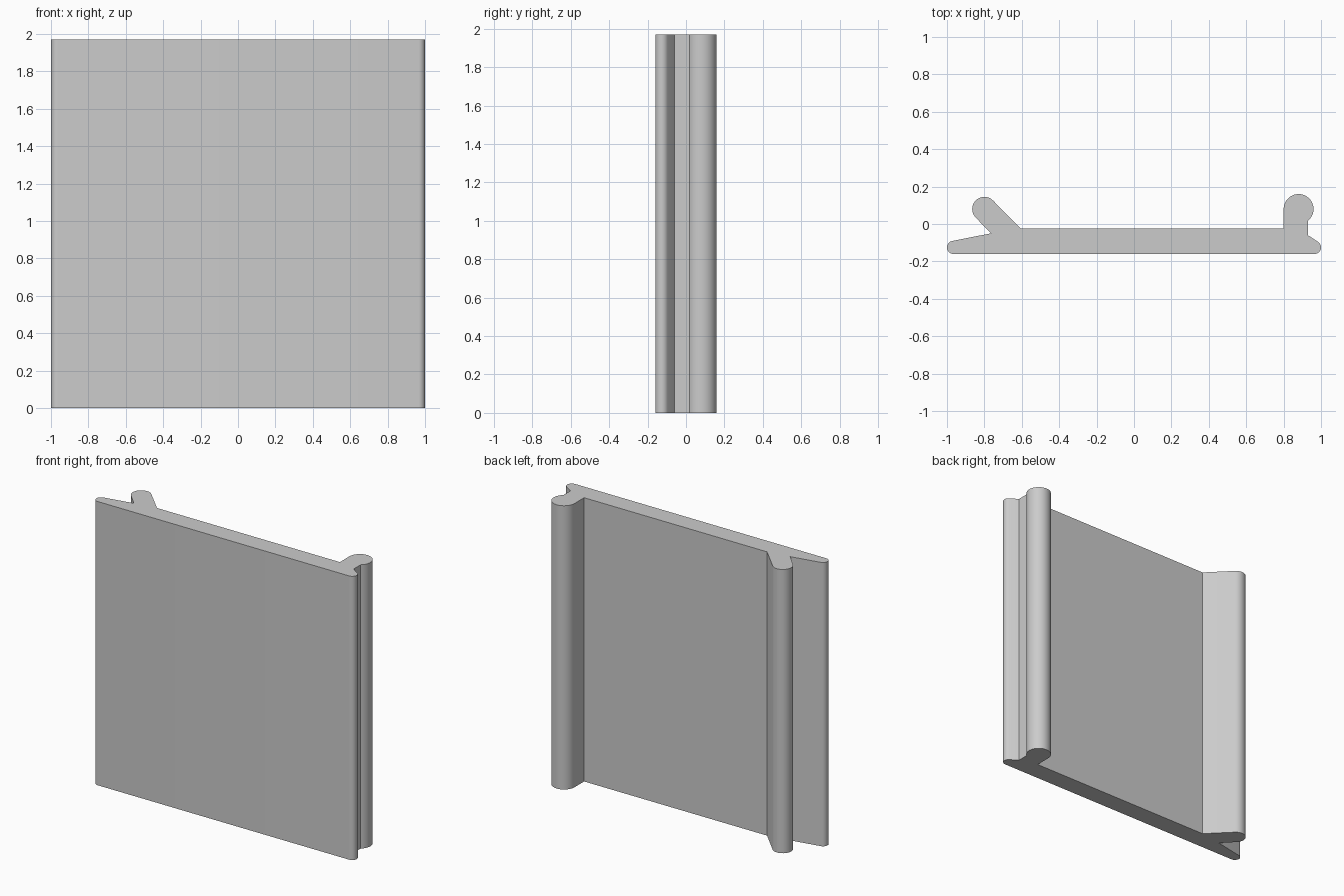
import bpy
import bmesh
from math import cos, sin, radians

cube = bpy.data.objects.get("Cube")
if cube:
    bpy.data.objects.remove(cube, do_unlink=True)

HEIGHT = 1.97


def arc(cx, cy, r, start, end, steps):
    """Points along a circular arc, angles in degrees."""
    angles = [radians(start + (end - start) * i / steps) for i in range(steps + 1)]
    return [(cx + r * cos(a), cy + r * sin(a)) for a in angles]


# Cross-section, counter-clockwise seen from above
profile = arc(0.965, -0.125, 0.035, -90, 55, 12)       # right rounded lip
profile += [(0.93, -0.06)]                             # notch beside the neck
profile += arc(0.88, 0.08, 0.08, -51.3, 180, 28)       # round bead
profile += [(0.80, -0.025), (-0.605, -0.025)]          # back of the plate
profile += arc(-0.80, 0.08, 0.065, 45, 225, 24)        # slanted hook
profile += [(-0.765, -0.05)]                           # notch under the hook
profile += arc(-0.965, -0.125, 0.035, 100, 270, 14)    # left tapered lip

# Extrude the cross-section upwards
bm = bmesh.new()
base = bm.faces.new([bm.verts.new((x, y, 0)) for x, y in profile])
top = bmesh.ops.extrude_face_region(bm, geom=[base], use_keep_orig=True)
verts = [g for g in top["geom"] if isinstance(g, bmesh.types.BMVert)]
bmesh.ops.translate(bm, verts=verts, vec=(0, 0, HEIGHT))
bmesh.ops.recalc_face_normals(bm, faces=bm.faces)
mesh = bpy.data.meshes.new("panel_profile")
bm.to_mesh(mesh)
bm.free()

panel = bpy.data.objects.new("panel_profile", mesh)
bpy.context.collection.objects.link(panel)

# Plain grey material
grey = bpy.data.materials.new("light_grey")
grey.use_nodes = True
colour = (0.6, 0.6, 0.6, 1)
grey.diffuse_color = colour
grey.node_tree.nodes["Principled BSDF"].inputs["Base Color"].default_value = colour
mesh.materials.append(grey)

# Smooth curved walls, sharp corners
bpy.ops.object.select_all(action="DESELECT")
panel.select_set(True)
bpy.context.view_layer.objects.active = panel
bpy.ops.object.shade_smooth_by_angle(angle=radians(20))
